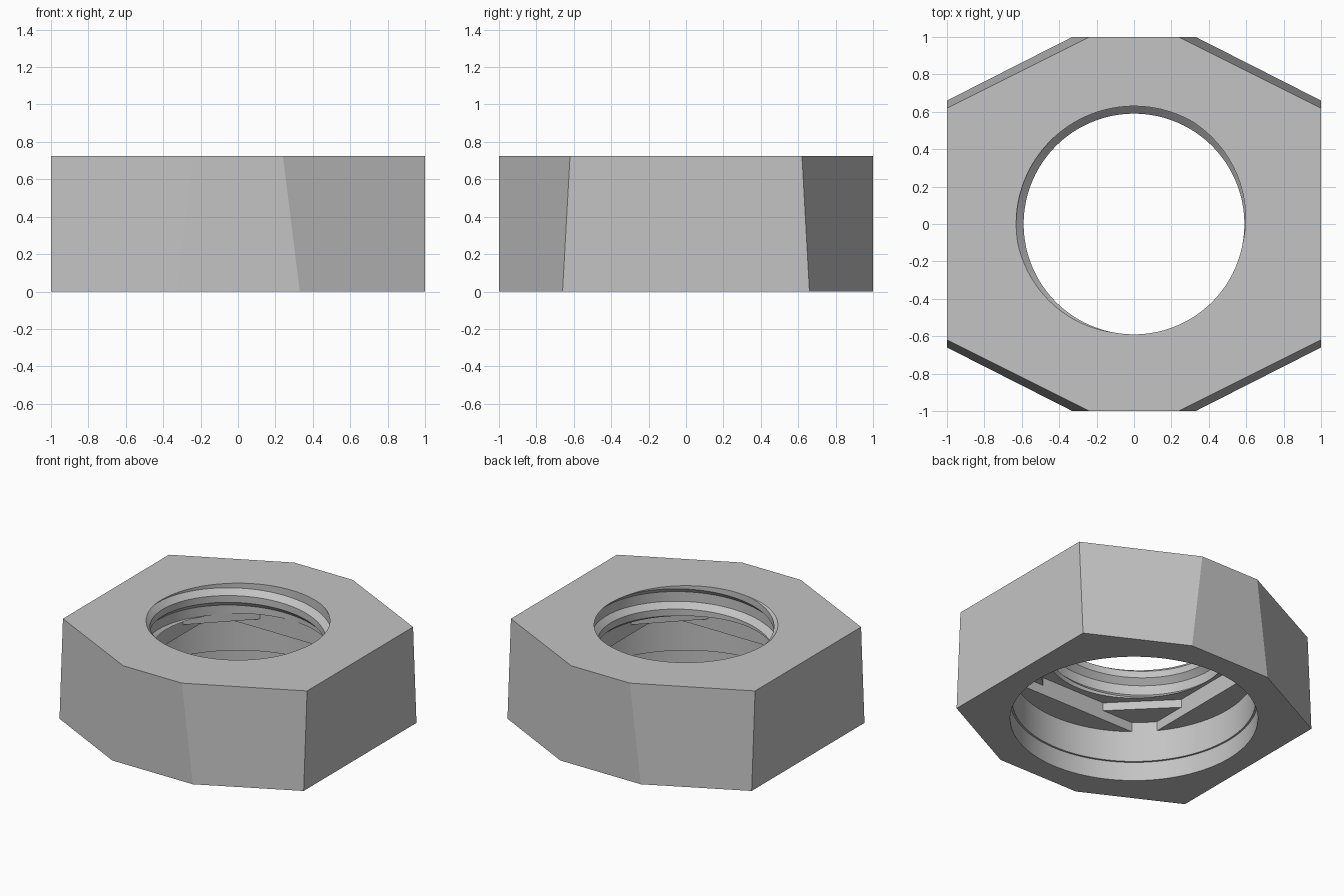
import bpy, bmesh
from math import sin, cos, radians, pi

cube = bpy.data.objects.get("Cube")
if cube:
    bpy.data.objects.remove(cube)

N = 240                      # segments around the bore
HEIGHT, CEILING = 0.725, 0.5
PITCH, ROOT, CREST = 0.2, 0.63, 0.59
HALF = 0.635                 # half width of the square and octagonal steps
BORE = HALF / cos(radians(39))

bm = bmesh.new()


def loop_edges(verts):
    return [bm.edges.get((a, b)) or bm.edges.new((a, b))
            for a, b in zip(verts, verts[1:] + verts[:1])]


def strip(low, high):
    for i in range(len(low)):
        j = (i + 1) % len(low)
        bm.faces.new((low[i], low[j], high[j], high[i]))


def polygon_radius(angle, sides):
    step = 2 * pi / sides
    return HALF / cos((angle + step / 2) % step - step / 2)


def round_bore(a):
    return BORE


def wide_mouth(a):
    return BORE + 0.014


def square_step(a):
    return min(BORE, polygon_radius(a, 4))


def octagon_step(a):
    return polygon_radius(a, 8)


# Threaded upper hole: a helical profile trimmed to the hole's height
profile = [(ROOT, -0.18), (ROOT, 0.18), (CREST, 0.375), (CREST, 0.625), (ROOT, 0.82)]
previous = None
for i in range(-4 * N, 3 * N + 1):
    angle = 2 * pi * i / N + radians(125)
    current = [bm.verts.new((r * cos(angle), r * sin(angle),
                             HEIGHT + PITCH * (phase + i / N))) for r, phase in profile]
    if previous:
        for k in range(len(profile) - 1):
            bm.faces.new((previous[k], current[k], current[k + 1], previous[k + 1]))
    previous = current
bmesh.ops.remove_doubles(bm, verts=bm.verts[:], dist=1e-5)
for z, normal in ((HEIGHT, (0, 0, 1)), (CEILING, (0, 0, -1))):
    bmesh.ops.bisect_plane(bm, geom=bm.verts[:] + bm.edges[:] + bm.faces[:], dist=1e-6,
                           plane_co=(0, 0, z), plane_no=normal, clear_outer=True)
bmesh.ops.remove_doubles(bm, verts=bm.verts[:], dist=1e-5)
rims = [e for e in bm.edges if e.is_boundary]
top_rim = [e for e in rims if all(abs(v.co.z - HEIGHT) < 1e-4 for v in e.verts)]
low_rim = [e for e in rims if all(abs(v.co.z - CEILING) < 1e-4 for v in e.verts)]

# Lower bore with its mouth, square step and octagonal step
levels = [(0, wide_mouth), (0.14, wide_mouth), (0.14, round_bore), (0.37, round_bore),
          (0.37, square_step), (0.44, square_step), (0.44, octagon_step),
          (CEILING, octagon_step)]
rings = []
for z, radius in levels:
    ring = []
    for i in range(N):
        a = 2 * pi * i / N
        ring.append(bm.verts.new((radius(a) * cos(a), radius(a) * sin(a), z)))
    rings.append(ring)
for low, high in zip(rings, rings[1:]):
    strip(low, high)


# Eight-sided outer body, its corner faces leaning inwards
def outline(long_y, short_x, z):
    quarter = [(1, -long_y), (1, long_y), (short_x, 1), (-short_x, 1)]
    points = quarter + [(-x, -y) for x, y in quarter]
    return [bm.verts.new((x, y, z)) for x, y in points]


base = outline(0.66, 0.33, 0)
crown = outline(0.62, 0.24, HEIGHT)
strip(base, crown)

# Flat rings joining the outer body, steps and thread
for edges in (loop_edges(crown) + top_rim, loop_edges(base) + loop_edges(rings[0]),
              loop_edges(rings[-1]) + low_rim):
    bmesh.ops.triangle_fill(bm, edges=edges, use_beauty=True)

bmesh.ops.remove_doubles(bm, verts=bm.verts[:], dist=1e-5)
bmesh.ops.dissolve_degenerate(bm, dist=1e-6, edges=bm.edges[:])
bmesh.ops.recalc_face_normals(bm, faces=bm.faces[:])

mesh = bpy.data.meshes.new("threaded_nut")
bm.to_mesh(mesh)
bm.free()
nut = bpy.data.objects.new("threaded_nut", mesh)
bpy.context.collection.objects.link(nut)

# Plain grey finish
grey = bpy.data.materials.new("light grey")
grey.use_nodes = True
colour = (0.55, 0.55, 0.55, 1)
grey.diffuse_color = colour
for node in grey.node_tree.nodes:
    if node.type == "BSDF_PRINCIPLED":
        node.inputs["Base Color"].default_value = colour
mesh.materials.append(grey)

bpy.ops.object.select_all(action="DESELECT")
nut.select_set(True)
bpy.context.view_layer.objects.active = nut
bpy.ops.object.shade_smooth_by_angle(angle=radians(20))
